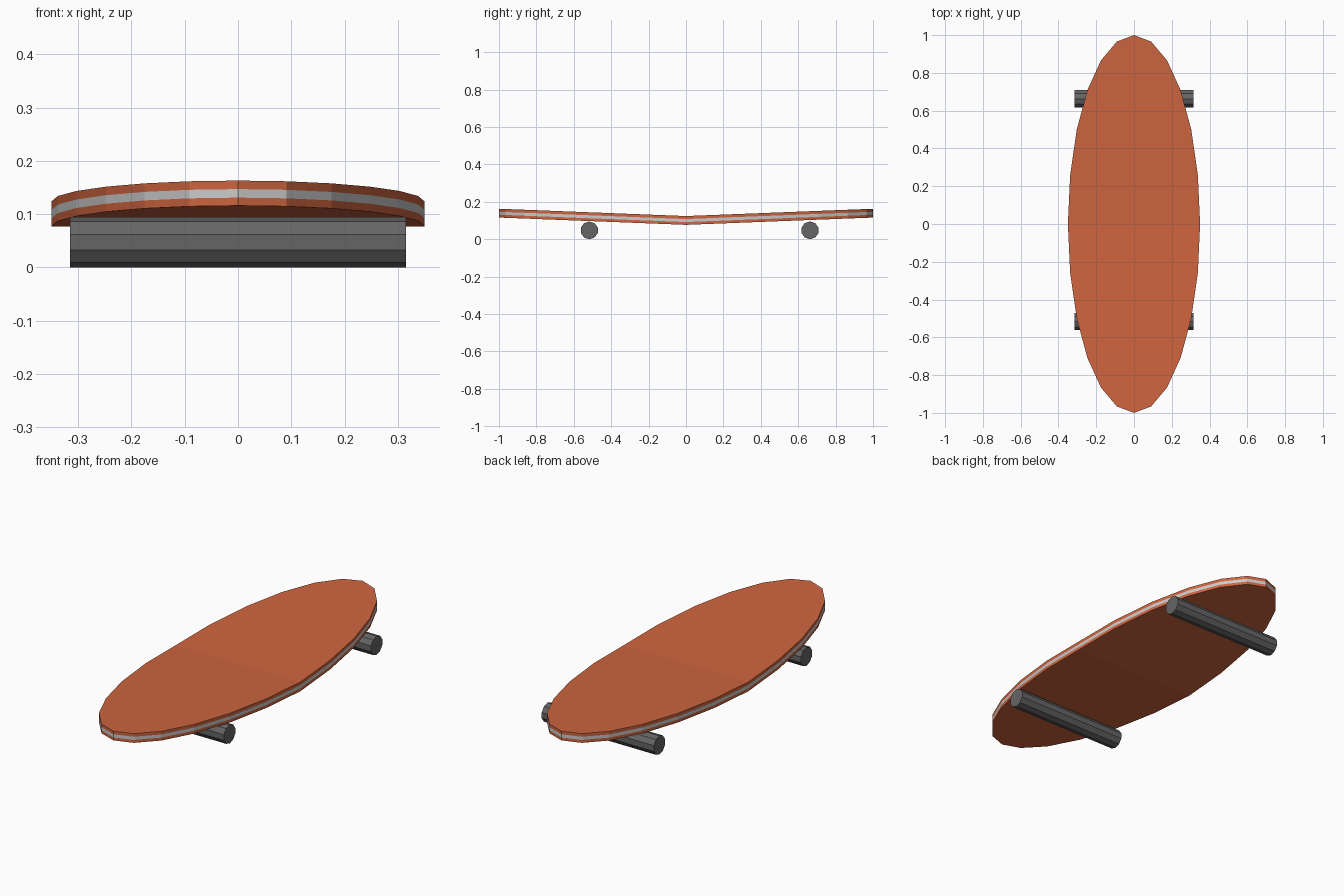
import bpy, bmesh, math
from mathutils import Matrix

if "Cube" in bpy.data.objects:
    bpy.data.objects.remove(bpy.data.objects["Cube"])


def material(name, rgb):
    m = bpy.data.materials.new(name)
    m.diffuse_color = (*rgb, 1)
    m.use_nodes = True
    m.node_tree.nodes["Principled BSDF"].inputs["Base Color"].default_value = m.diffuse_color
    return m


def finish(bm, name, mats):
    bmesh.ops.recalc_face_normals(bm, faces=bm.faces[:])
    mesh = bpy.data.meshes.new(name)
    bm.to_mesh(mesh)
    bm.free()
    for m in mats:
        mesh.materials.append(m)
    ob = bpy.data.objects.new(name, mesh)
    bpy.context.collection.objects.link(ob)
    return ob


orange = material("deck_orange", (0.62, 0.13, 0.05))
pale = material("stripe_grey", (0.75, 0.75, 0.75))
dark = material("wheel_grey", (0.13, 0.13, 0.13))

# Deck: 24-sided ellipse in three plies, bent upward from the middle
N = 24
LEVELS = (0.077, 0.092, 0.108, 0.124)
bm = bmesh.new()
rings = []
for z in LEVELS:
    ring = []
    for i in range(N):
        a = 2 * math.pi * i / N
        x, y = 0.35 * math.cos(a), math.sin(a)
        ring.append(bm.verts.new((x, y, z + 0.039 * abs(y))))
    rings.append(ring)
for k in range(3):
    for i in range(N):
        j = (i + 1) % N
        f = bm.faces.new((rings[k][i], rings[k][j], rings[k + 1][j], rings[k + 1][i]))
        f.material_index = 1 if k == 1 else 0
# Top and bottom: one flat half per side of the bend
for ring in (rings[0], rings[3]):
    bm.faces.new(ring[:N // 2 + 1])
    bm.faces.new(ring[N // 2:] + ring[:1])
finish(bm, "deck", [orange, pale])

# Wheel rollers: ten-sided cylinders lying across the deck
R = 0.0475
for name, y in (("front_roller", -0.517), ("rear_roller", 0.663)):
    bm = bmesh.new()
    bmesh.ops.create_cone(bm, cap_ends=True, segments=10, radius1=R, radius2=R, depth=0.63)
    # Put a corner at the top, then lay the axis along x
    top = max(bm.verts, key=lambda v: v.co.x)
    turn = -math.atan2(top.co.y, top.co.x)
    bmesh.ops.transform(bm, verts=bm.verts[:], matrix=Matrix.Translation((0, y, R))
                        @ Matrix.Rotation(math.pi / 2, 4, 'Y')
                        @ Matrix.Rotation(turn, 4, 'Z'))
    finish(bm, name, [dark])
